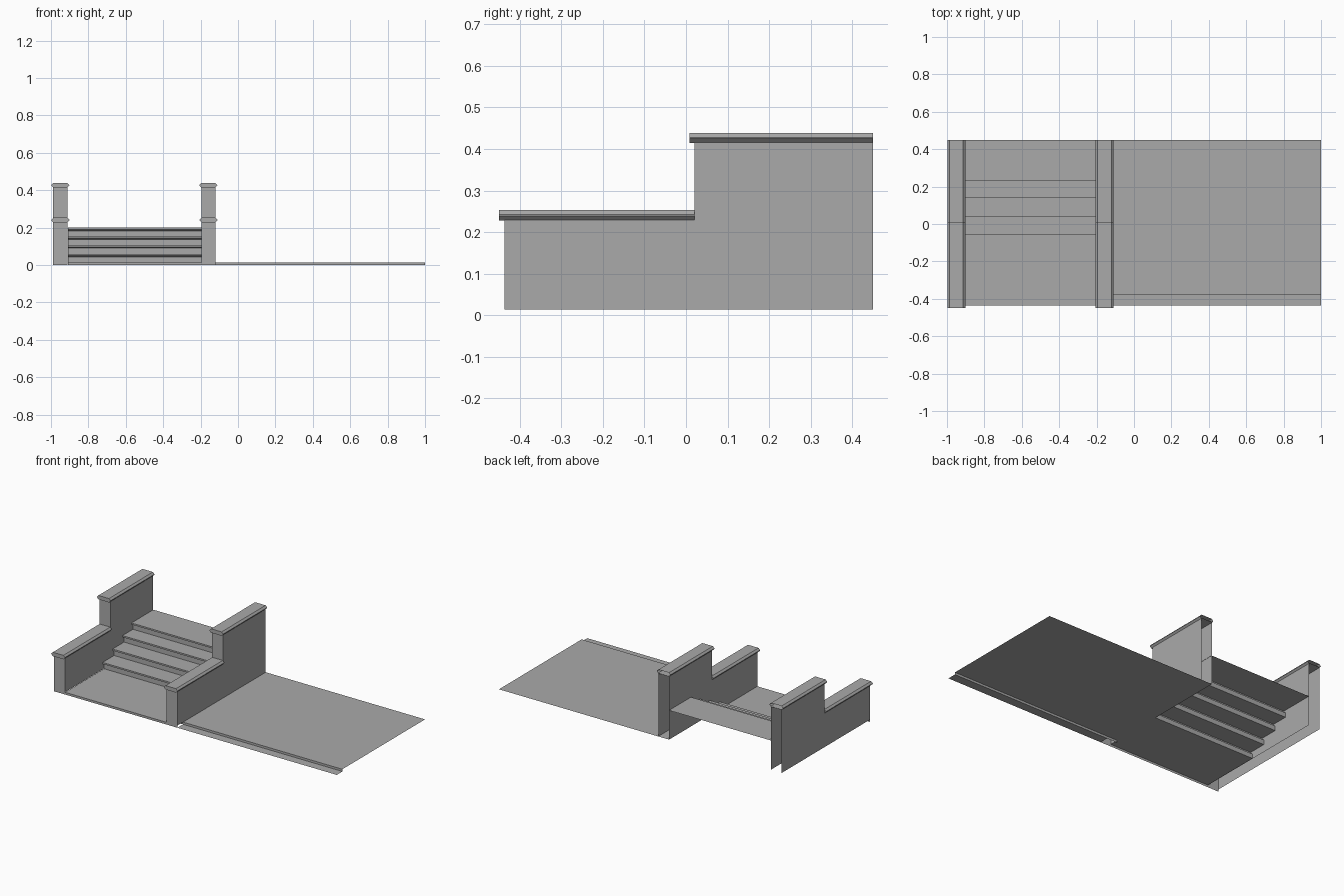
import bpy
import bmesh

cube = bpy.data.objects.get("Cube")
if cube:
    bpy.data.objects.remove(cube, do_unlink=True)

stone = bpy.data.materials.new("grey stone")
stone.use_nodes = True
GREY = (0.4, 0.4, 0.4, 1)
stone.diffuse_color = GREY
stone.node_tree.nodes["Principled BSDF"].inputs["Base Color"].default_value = GREY

BACK, FRONT, FLOOR = 0.45, -0.437, 0.014


def finish(name, bm):
    mesh = bpy.data.meshes.new(name)
    bm.to_mesh(mesh)
    bm.free()
    mesh.materials.append(stone)
    obj = bpy.data.objects.new(name, mesh)
    bpy.context.collection.objects.link(obj)
    return obj


def sweep(name, profile, x0, x1, capped=False):
    """Stretch a (y, z) profile along x, as an open sheet or with flat sides."""
    bm = bmesh.new()
    rows = [[bm.verts.new((x, y, z)) for y, z in profile] for x in (x0, x1)]
    a, b = rows
    for i in range(len(profile) - 1):
        bm.faces.new((a[i], b[i], b[i + 1], a[i + 1]))
    if capped:
        bm.faces.new(a[::-1])
        bm.faces.new(b)
    return finish(name, bm)


def coping(name, x, y0, y1, z):
    """Wall cap with chamfered top edges, cut open at the back."""
    half, height, chamfer = 0.048, 0.025, 0.011
    bm = bmesh.new()
    bmesh.ops.create_cube(bm, size=1)
    for v in bm.verts:
        v.co.x = x + v.co.x * 2 * half
        v.co.y = y0 if v.co.y < 0 else y1
        v.co.z = z if v.co.z < 0 else z + height
    top = [e for e in bm.edges
           if all(v.co.z > z for v in e.verts) and any(v.co.y == y0 for v in e.verts)
           or all(v.co.z > z for v in e.verts) and e.verts[0].co.y != e.verts[1].co.y]
    bmesh.ops.bevel(bm, geom=top, offset=chamfer, segments=1, affect="EDGES")
    if y1 == BACK:
        ends = [f for f in bm.faces if all(abs(v.co.y - y1) < 1e-5 for v in f.verts)]
        bmesh.ops.delete(bm, geom=ends, context="FACES")
    return finish(name, bm)


# Steps: each riser ends in an overhanging nosing with a sloped underside
steps = [(FRONT, 0), (FRONT, FLOOR)]
z = FLOOR
for edge, top in ((-0.06, 0.06), (0.04, 0.107), (0.14, 0.154), (0.23, 0.2)):
    steps += [(edge + 0.015, z), (edge + 0.015, top - 0.017),
              (edge, top - 0.01), (edge, top)]
    z = top
steps.append((BACK, z))
sweep("steps", steps, -0.91, -0.195)

# Ground beside the steps, with a low kerb strip along its front
sweep("ground", [(-0.38, 0), (-0.38, FLOOR), (BACK, FLOOR)], -0.195, 1)
sweep("kerb_strip", [(FRONT, 0), (-0.38, 0)], -0.12, 1)

# Stepped side walls, hollow and open at the bottom and back
wall = [(FRONT, FLOOR), (FRONT, 0.232), (0.02, 0.232), (0.02, 0.418),
        (BACK, 0.418), (BACK, FLOOR)]
for side, x in (("right", -0.95), ("left", -0.158)):
    body = sweep(side + "_wall", wall, x - 0.038, x + 0.038, capped=True)
    bm = bmesh.new()
    bm.from_mesh(body.data)
    ends = [f for f in bm.faces if all(abs(v.co.y - BACK) < 1e-5 for v in f.verts)]
    bmesh.ops.delete(bm, geom=ends, context="FACES")
    bm.to_mesh(body.data)
    bm.free()
    sweep(side + "_wall_base", [(FRONT, 0), (FRONT, FLOOR)], x - 0.038, x + 0.038)
    coping(side + "_low_coping", x, -0.45, 0.02, 0.228)
    coping(side + "_high_coping", x, 0.008, BACK, 0.414)
